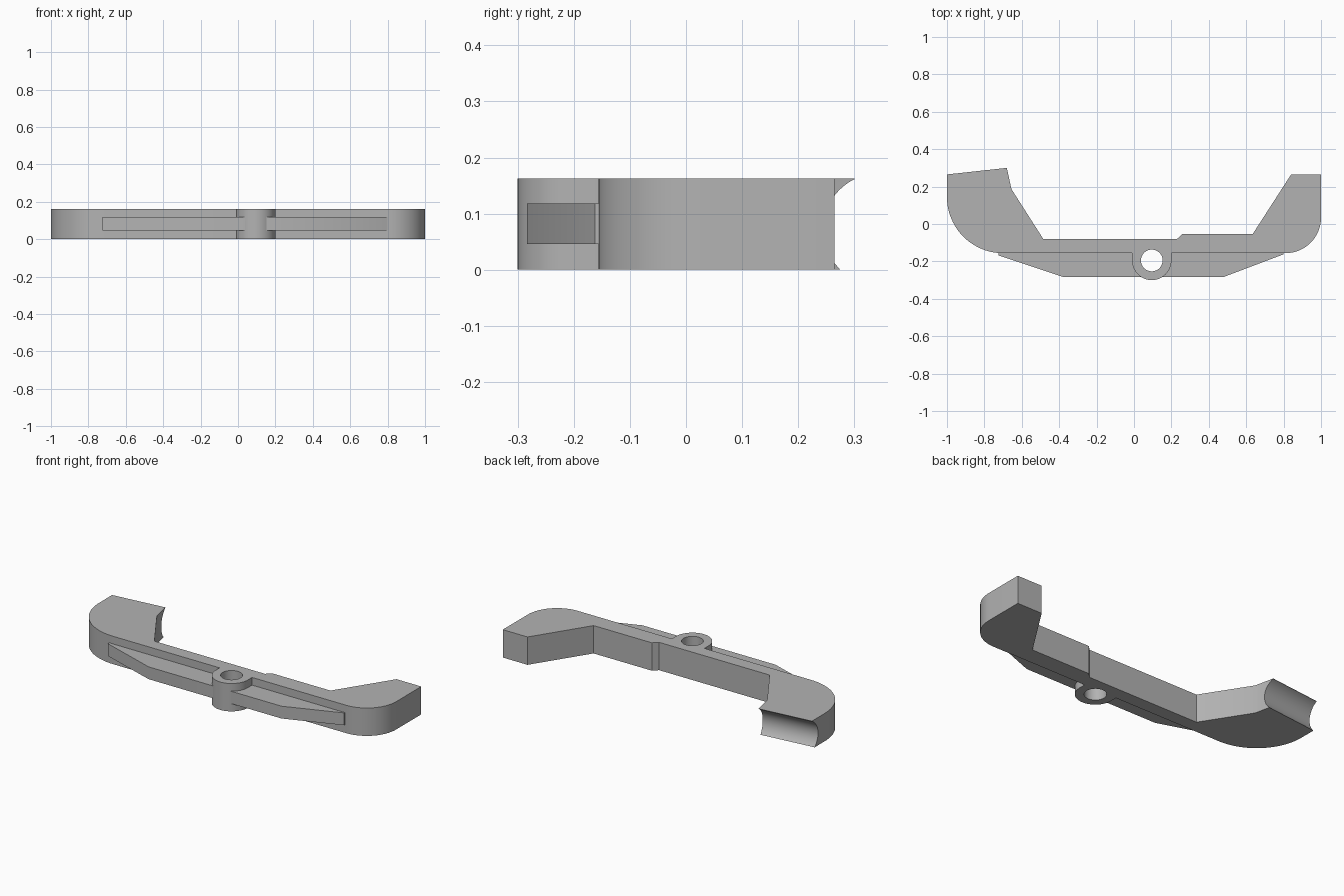
import bpy, bmesh, math
from mathutils import Matrix

cube = bpy.data.objects.get("Cube")
if cube:
    bpy.data.objects.remove(cube, do_unlink=True)

HEIGHT = 0.163
FRONT = -0.156
HUB = (0.095, -0.195)

grey = bpy.data.materials.new("plain grey")
grey.use_nodes = True
colour = (0.45, 0.45, 0.45, 1)
grey.diffuse_color = colour
grey.node_tree.nodes["Principled BSDF"].inputs["Base Color"].default_value = colour


def arc(centre, radius, start, end, steps):
    """Points along an arc, angles in degrees."""
    angles = [math.radians(start + (end - start) * i / steps) for i in range(steps + 1)]
    return [(centre[0] + radius * math.cos(a), centre[1] + radius * math.sin(a)) for a in angles]


def add_object(name, bm):
    bmesh.ops.recalc_face_normals(bm, faces=bm.faces)
    mesh = bpy.data.meshes.new(name)
    bm.to_mesh(mesh)
    bm.free()
    mesh.materials.append(grey)
    obj = bpy.data.objects.new(name, mesh)
    bpy.context.collection.objects.link(obj)
    return obj


def prism(name, outline, bottom, top):
    bm = bmesh.new()
    face = bm.faces.new([bm.verts.new((x, y, bottom)) for x, y in outline])
    extruded = bmesh.ops.extrude_face_region(bm, geom=[face])["geom"]
    verts = [v for v in extruded if isinstance(v, bmesh.types.BMVert)]
    bmesh.ops.translate(bm, verts=verts, vec=(0, 0, top - bottom))
    return add_object(name, bm)


def cylinder(name, matrix, radius, depth):
    bm = bmesh.new()
    bmesh.ops.create_cone(bm, cap_ends=True, segments=64, radius1=radius,
                          radius2=radius, depth=depth, matrix=matrix)
    return add_object(name, bm)


def combine(target, tool, operation):
    mod = target.modifiers.new(tool.name, "BOOLEAN")
    mod.operation = operation
    mod.solver = "EXACT"
    mod.object = tool
    bpy.context.view_layer.objects.active = target
    bpy.ops.object.modifier_apply(modifier=mod.name)
    bpy.data.objects.remove(tool, do_unlink=True)


# Bar with both arms and the pivot hub, as one outline
outline = [(-1, 0.265), (-0.68, 0.30), (-0.655, 0.186), (-0.485, -0.08),
           (0.23, -0.08), (0.258, -0.053), (0.635, -0.053), (0.84, 0.265), (1, 0.265)]
outline += arc((0.81, FRONT + 0.19), 0.19, 0, -90, 16)
outline += [(HUB[0] + 0.105, FRONT)]
outline += arc(HUB, 0.105, 0, -180, 32)
outline += [(HUB[0] - 0.105, FRONT)]
outline += arc((-0.7, FRONT + 0.30), 0.30, -90, -180, 20)
rocker = prism("rocker_arm", outline, 0, HEIGHT)

# Stiffening rib along the front
rib = prism("front_rib", [(-0.725, -0.11), (-0.725, -0.168), (-0.38, -0.283),
                          (0.48, -0.283), (0.80, -0.162), (0.80, -0.11)], 0.046, 0.118)
combine(rocker, rib, "UNION")

# Pivot hole
hole = cylinder("pivot_hole", Matrix.Translation((*HUB, HEIGHT / 2)), 0.058, 1)
combine(rocker, hole, "DIFFERENCE")

# Concave groove across the end of the wide arm
slope = math.atan2(0.035, 0.32)
groove_matrix = (Matrix.Translation((-0.68, 0.343, 0.072)) @ Matrix.Rotation(slope, 4, "Z")
                 @ Matrix.Rotation(math.pi / 2, 4, "Y"))
groove = cylinder("end_groove", groove_matrix, 0.099, 1)
combine(rocker, groove, "DIFFERENCE")

bpy.ops.object.select_all(action="DESELECT")
rocker.select_set(True)
bpy.context.view_layer.objects.active = rocker
bpy.ops.object.shade_smooth_by_angle(angle=math.radians(25))
